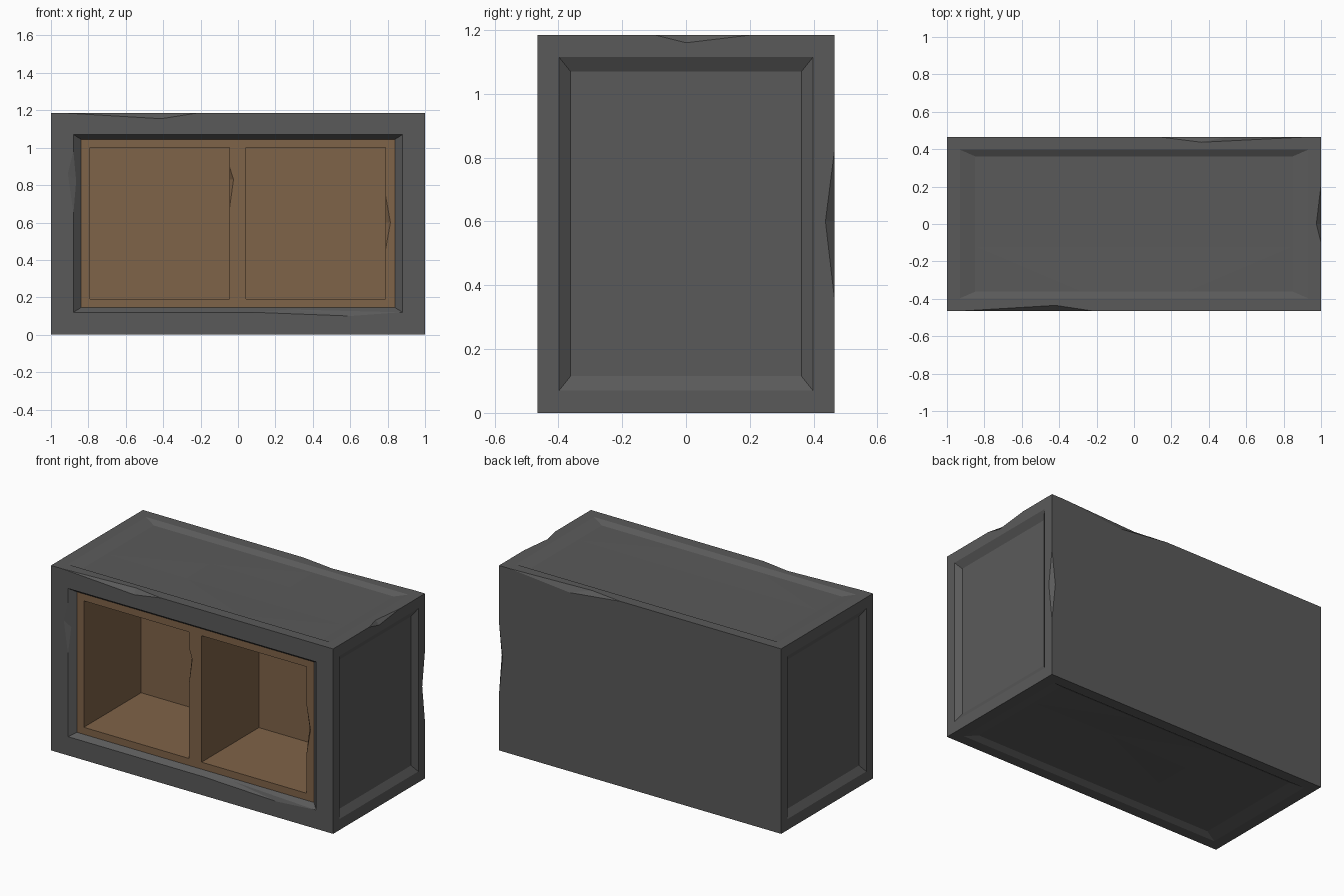
import bpy, bmesh, random
from mathutils import Vector

if "Cube" in bpy.data.objects:
    bpy.data.objects.remove(bpy.data.objects["Cube"])

random.seed(4)
W, D, H = 1.0, 0.465, 1.185      # half width, half depth, full height
RECESS = -D + 0.035              # plane of the wooden front


def material(name, rgb):
    m = bpy.data.materials.new(name)
    m.diffuse_color = (*rgb, 1)
    m.use_nodes = True
    m.node_tree.nodes["Principled BSDF"].inputs["Base Color"].default_value = m.diffuse_color
    return m


def make_object(name, bm, mat=None):
    bmesh.ops.recalc_face_normals(bm, faces=bm.faces[:])
    mesh = bpy.data.meshes.new(name)
    bm.to_mesh(mesh)
    bm.free()
    ob = bpy.data.objects.new(name, mesh)
    bpy.context.collection.objects.link(ob)
    if mat:
        mesh.materials.append(mat)
    return ob


def add_box(bm, lo, hi):
    verts = bmesh.ops.create_cube(bm, size=1)["verts"]
    for v in verts:
        v.co = Vector([hi[i] if v.co[i] > 0 else lo[i] for i in range(3)])


def find_face(bm, direction):
    return max(bm.faces, key=lambda f: f.normal.dot(Vector(direction)))


def inset_to(bm, face, lo, hi):
    """Inset a rectangular face and move the new inner face to the box lo..hi."""
    bmesh.ops.inset_individual(bm, faces=[face], thickness=0.01)
    c = face.calc_center_median()
    for v in face.verts:
        v.co = Vector([hi[i] if v.co[i] > c[i] else lo[i] for i in range(3)])


def add_chip(bm, a, b, f, t, out):
    """Wedge that knocks a chip off edge a-b, reaching points f and t on its two faces."""
    mid = (Vector(a) + Vector(b)) / 2 + 0.04 * Vector(out)
    verts = [bm.verts.new(p) for p in (a, b, f, t, mid)]
    bmesh.ops.convex_hull(bm, input=verts)


def cut(ob, cutter):
    mod = ob.modifiers.new("cut", "BOOLEAN")
    mod.operation, mod.solver, mod.object = "DIFFERENCE", "EXACT", cutter
    cutter.hide_render = True
    bpy.context.view_layer.objects.active = ob
    bpy.ops.object.modifier_apply(modifier=mod.name)
    bpy.data.objects.remove(cutter)


grey = material("dark grey", (0.102, 0.102, 0.102))
wood = material("brown wood", (0.212, 0.125, 0.065))

# Outer shell: box with sunken panels on every side but the back
bm = bmesh.new()
add_box(bm, (-W, -D, 0), (W, D, H))
bm.normal_update()
sides = {d: find_face(bm, d) for d in
         [(1, 0, 0), (-1, 0, 0), (0, 0, 1), (0, 0, -1), (0, -1, 0)]}

for s in (1, -1):
    # side panels
    f = sides[(s, 0, 0)]
    inset_to(bm, f, (s * W, -0.398, 0.07), (s * W, 0.398, 1.115))
    x = s * (W - 0.027)
    inset_to(bm, f, (x, -0.362, 0.115), (x, 0.362, 1.07))
    # top and bottom panels, with slightly uneven surfaces
    f = sides[(0, 0, s)]
    z0 = H if s > 0 else 0
    z1 = z0 - s * 0.02
    inset_to(bm, f, (-0.93, -0.397, z0), (0.93, 0.397, z0))
    inset_to(bm, f, (-0.85, -0.362, z1), (0.85, 0.362, z1))
    bmesh.ops.subdivide_edges(bm, edges=f.edges[:], cuts=2, use_grid_fill=True)
    for v in bm.verts:
        if abs(v.co.z - z1) < 1e-4 and abs(v.co.x) < 0.8 and abs(v.co.y) < 0.3:
            v.co.z += random.uniform(-0.005, 0.005)

# front opening: sloped rim, then a deep pocket for the wooden insert
f = sides[(0, -1, 0)]
inset_to(bm, f, (-0.88, -D, 0.12), (0.88, -D, 1.07))
inset_to(bm, f, (-0.84, RECESS, 0.145), (0.84, RECESS, 1.045))
inset_to(bm, f, (-0.84, 0.17, 0.145), (0.84, 0.17, 1.045))
bmesh.ops.triangulate(bm, faces=bm.faces[:])
shell = make_object("outer_shell", bm, grey)

# chips on the shell edges
bm = bmesh.new()
for chip in [
    ((-0.92, -D, H), (-0.22, -D, H), (-0.41, -D, 1.155), (-0.42, -0.435, H), (0, -1, 1)),
    ((W, -0.1, H), (W, 0.21, H), (W, 0, 1.16), (0.975, 0, H), (1, 0, 1)),
    ((0.92, D, H), (0.14, D, H), (0.5, D, 1.145), (0.36, 0.437, H), (0, 1, 1)),
    ((W, D, 0.36), (W, D, 0.82), (W, 0.437, 0.6), (0.975, D, 0.6), (1, 1, 0)),
    ((-0.88, -D, 0.65), (-0.88, -D, 0.98), (-0.91, -D, 0.86), (-0.865, -0.452, 0.82), (0.4, -1, 0)),
    ((0.08, -D, 0.12), (0.87, -D, 0.12), (0.6, -D, 0.10), (0.28, -0.444, 0.135), (0, -1, 0.5)),
]:
    add_chip(bm, *chip)
cut(shell, make_object("shell_chips", bm))

# Wooden insert with two open compartments
bm = bmesh.new()
add_box(bm, (-0.84, RECESS, 0.145), (0.84, 0.17, 1.045))
insert = make_object("wooden_insert", bm, wood)
bm = bmesh.new()
for x0, x1 in ((-0.792, -0.046), (0.043, 0.788)):
    add_box(bm, (x0, -0.6, 0.19), (x1, 0.15, 1.0))
cut(insert, make_object("compartments", bm))

# chips on the compartment edges
bm = bmesh.new()
for x, z0, z1, fx, fz in ((-0.046, 0.67, 0.9, -0.024, 0.83), (0.788, 0.45, 0.75, 0.815, 0.6)):
    add_chip(bm, (x, RECESS, z0), (x, RECESS, z1), (fx, RECESS, fz),
             (x, RECESS + 0.03, fz), (-1, -1, 0))
cut(insert, make_object("wood_chips", bm))
